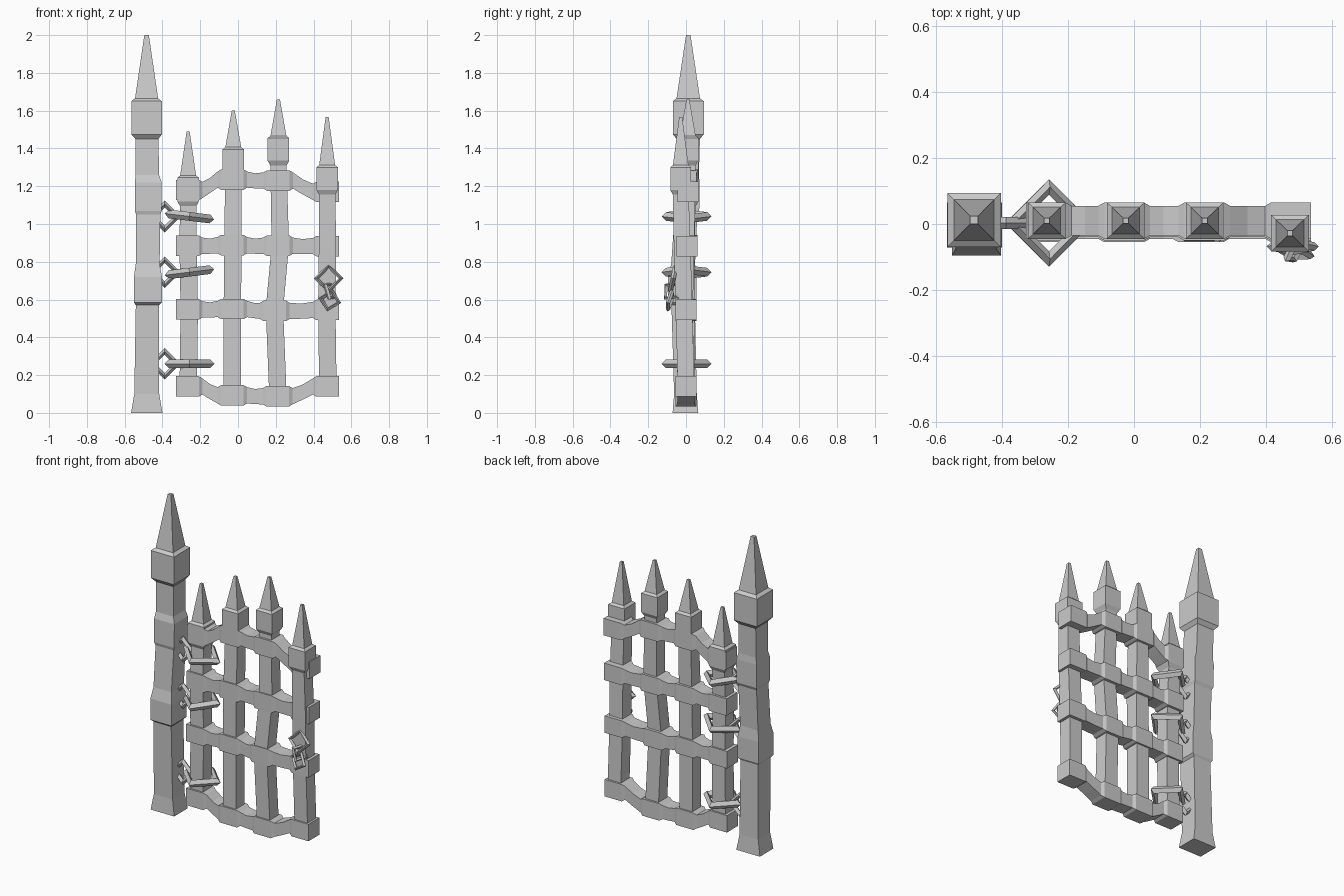
import bpy, math
from mathutils import Vector


def loft(name, sections, axis):
    """Square-section bar; each section is (x, y, z, half_side, half_depth)."""
    verts, faces = [], []
    for x, y, z, a, b in sections:
        for s, t in ((-1, -1), (1, -1), (1, 1), (-1, 1)):
            off = (s * a, t * b, 0) if axis == 'Z' else (0, s * b, t * a)
            verts.append(Vector((x, y, z)) + Vector(off))
    n = len(sections)
    for i in range(n - 1):
        for k in range(4):
            j = (k + 1) % 4
            faces.append((i * 4 + k, i * 4 + j, i * 4 + 4 + j, i * 4 + 4 + k))
    faces += [(3, 2, 1, 0), tuple(range(n * 4 - 4, n * 4))]
    me = bpy.data.meshes.new(name)
    me.from_pydata(verts, [], faces)
    ob = bpy.data.objects.new(name, me)
    bpy.context.collection.objects.link(ob)
    return ob


def ring(name, loc, rot, major, minor):
    """Four-sided link with a diamond bar section."""
    bpy.ops.mesh.primitive_torus_add(
        major_segments=4, minor_segments=4, major_radius=major, minor_radius=minor,
        location=loc, rotation=[math.radians(r) for r in rot])
    bpy.context.object.name = name


# Hinge post: crooked shaft with three collars and a spire
post = [(-0.483, -0.003, 0.00, .083, .068), (-0.483, -0.003, 0.10, .066, .060),
        (-0.479, -0.015, 0.57, .062, .062), (-0.477, -0.020, 0.585, .074, .075),
        (-0.477, -0.020, 0.72, .074, .075), (-0.478, -0.015, 0.79, .063, .063),
        (-0.475, 0.000, 1.05, .064, .060), (-0.475, 0.002, 1.07, .071, .068),
        (-0.475, 0.004, 1.22, .071, .068), (-0.480, 0.008, 1.26, .062, .060),
        (-0.482, 0.012, 1.45, .061, .062), (-0.484, 0.012, 1.475, .081, .082),
        (-0.484, 0.012, 1.65, .081, .082), (-0.484, 0.012, 1.665, .061, .062),
        (-0.484, 0.012, 2.00, .012, .012)]
loft("hinge_post", post, 'Z')

# Pickets: shaft centres (x, y, z), then head centre, bottom, top and tip
pickets = [
    ([(-.264, 0, .10), (-.258, 0, .55), (-.264, 0, .88)], (-.264, .010), 1.12, 1.245, 1.49),
    ([(-.030, 0, .08), (-.030, 0, .55), (-.027, 0, .89)], (-.025, .010), 1.275, 1.395, 1.60),
    ([(.212, 0, .08), (.193, -.008, .55), (.224, 0, .89)], (.214, .010), 1.335, 1.455, 1.66),
    ([(.476, 0, .13), (.470, -.010, .55), (.474, -.02, .88)], (.472, -.028), 1.18, 1.30, 1.567),
]
for i, (shaft, (hx, hy), zb, zt, tip) in enumerate(pickets):
    s = [(x, y, z, .046, .044) for x, y, z in shaft]
    s += [(hx, hy, zb - .025, .043, .042), (hx, hy, zb, .057, .055),
          (hx, hy, zt, .057, .055), (hx, hy, zt + .012, .042, .041),
          (hx, hy, tip, .008, .008)]
    loft(f"picket_{i + 1}", s, 'Z')

# Rails: a thicker joint block wherever a rail crosses a picket
node_x = [-.267, -.030, .210, .475]
rails = {
    "bottom_rail": ([.140, .093, .088, .140], 0.0, 0),
    "lower_rail": ([.548, .550, .540, .545], 0.0, -.015),
    "middle_rail": ([.885, .888, .885, .883], 0.005, .002),
    "top_rail": ([1.180, 1.235, 1.230, 1.170], 0.010, .003),
}
for name, (heights, y, shift3) in rails.items():
    s = []
    for i, (x, z) in enumerate(zip(node_x, heights)):
        if i == 2:
            x += shift3
        if i > 0:
            s.append((x - .078, y, z, .043, .045))
        s += [(x - .060, y, z, .054, .055), (x + .060, y, z, .054, .055)]
        if i < 3:
            s.append((x + .078, y, z, .043, .045))
            # slight sag between joints
            nz = heights[i + 1]
            s.append(((x + node_x[i + 1]) / 2, y, (z + nz) / 2 - .004, .040, .045))
    loft(name, s, 'X')

# Hinges: a big link round the first picket and a small one set in the post
for i, (z, tilt) in enumerate([(.26, 0), (.745, -7), (1.04, 7)]):
    ring(f"hinge_ring_{i + 1}", (-.257, .003, z), (0, tilt, 0), .109, .023)
    ring(f"post_eye_{i + 1}", (-.388, .003, z), (90, 0, 0), .066, .018)

# Latch chain hanging on the last picket
ring("latch_link_1", (.480, -.068, .712), (78, 0, 0), .066, .013)
ring("latch_link_2", (.488, -.075, .645), (70, 38, 50), .050, .012)
ring("latch_link_3", (.487, -.085, .595), (75, 12, -12), .050, .012)
